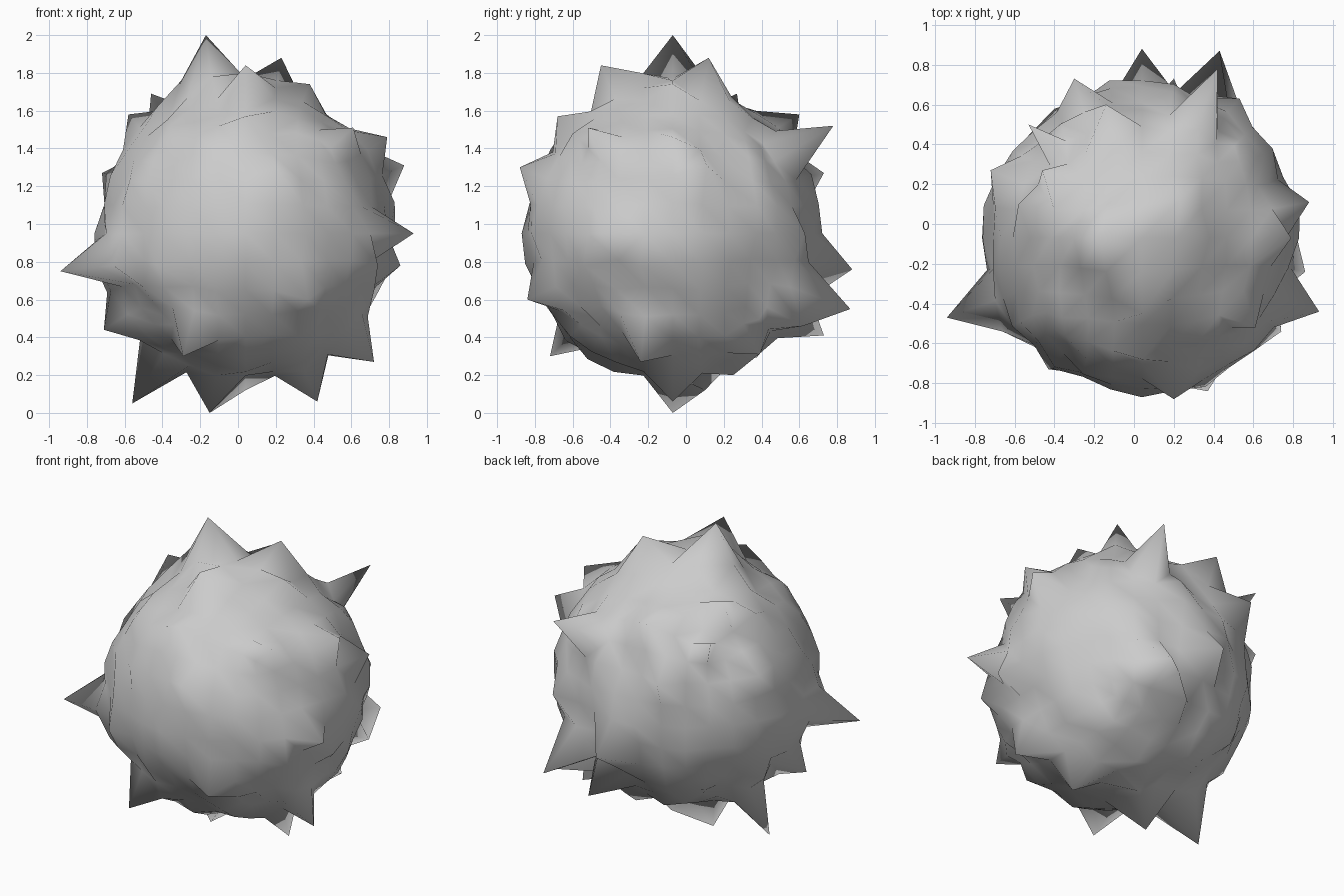
import bpy, random
from mathutils import Vector

random.seed(11)
CENTRE = Vector((0.04, -0.07, 0.95))

# Tips of the prominent spikes and bumps
TIPS = [
    # upper side
    (-0.17, -0.07, 2.0), (0.23, 0.12, 1.88), (0.04, -0.45, 1.84),
    (0.38, -0.07, 1.74), (0.61, -0.52, 1.51), (-0.46, 0.27, 1.69),
    (-0.58, 0.10, 1.58), (-0.53, 0.50, 1.52), (-0.14, 0.60, 1.58),
    (0.04, -0.68, 1.57), (0.42, 0.78, 1.52),
    (0.04, -0.07, 1.77), (-0.30, -0.07, 1.76), (0.04, -0.24, 1.80),
    (-0.14, -0.24, 1.78), (0.21, -0.07, 1.76), (-0.13, 0.10, 1.77),
    # flanks
    (0.79, -0.07, 1.46), (0.88, 0.11, 1.31), (0.93, -0.44, 0.95),
    (0.86, -0.24, 0.78), (0.74, -0.54, 0.78), (0.53, 0.63, 0.95),
    (-0.94, -0.47, 0.75), (-0.72, 0.27, 1.27), (-0.71, -0.24, 0.44),
    (-0.66, -0.54, 0.78), (-0.43, -0.73, 0.78),
    # front and back
    (0.20, -0.88, 1.30), (0.04, -0.87, 0.95), (0.37, -0.84, 0.60),
    (0.04, 0.88, 0.76), (0.43, 0.87, 0.55), (-0.30, 0.73, 1.27),
    (0.20, 0.73, 0.41), (0.52, 0.62, 0.46),
    # lower side
    (0.72, -0.24, 0.27), (0.42, -0.07, 0.06), (-0.15, -0.07, 0.0),
    (-0.56, -0.07, 0.05), (-0.29, -0.72, 0.30), (0.48, 0.39, 0.31),
    (0.19, 0.25, 0.20), (0.04, 0.10, 0.12),
]

# Ball: a cube rounded by three levels of subdivision
bpy.ops.mesh.primitive_cube_add(size=2)
ball = bpy.context.object
ball.name = "spiky_ball"
sub = ball.modifiers.new("round", 'SUBSURF')
sub.levels = 3
bpy.ops.object.modifier_apply(modifier=sub.name)

# Rough skin: every vertex gets a slightly random radius
verts = ball.data.vertices
dirs = [v.co.normalized() for v in verts]
for v, d in zip(verts, dirs):
    r = min(max(random.gauss(0.78, 0.02), 0.74), 0.82)
    v.co = CENTRE + d * r

# Spikes: pull the vertex lying in each tip's direction out to the tip
for tip in TIPS:
    aim = (Vector(tip) - CENTRE).normalized()
    i = max(range(len(dirs)), key=lambda k: dirs[k].dot(aim))
    verts[i].co = tip

bpy.ops.object.shade_smooth()
